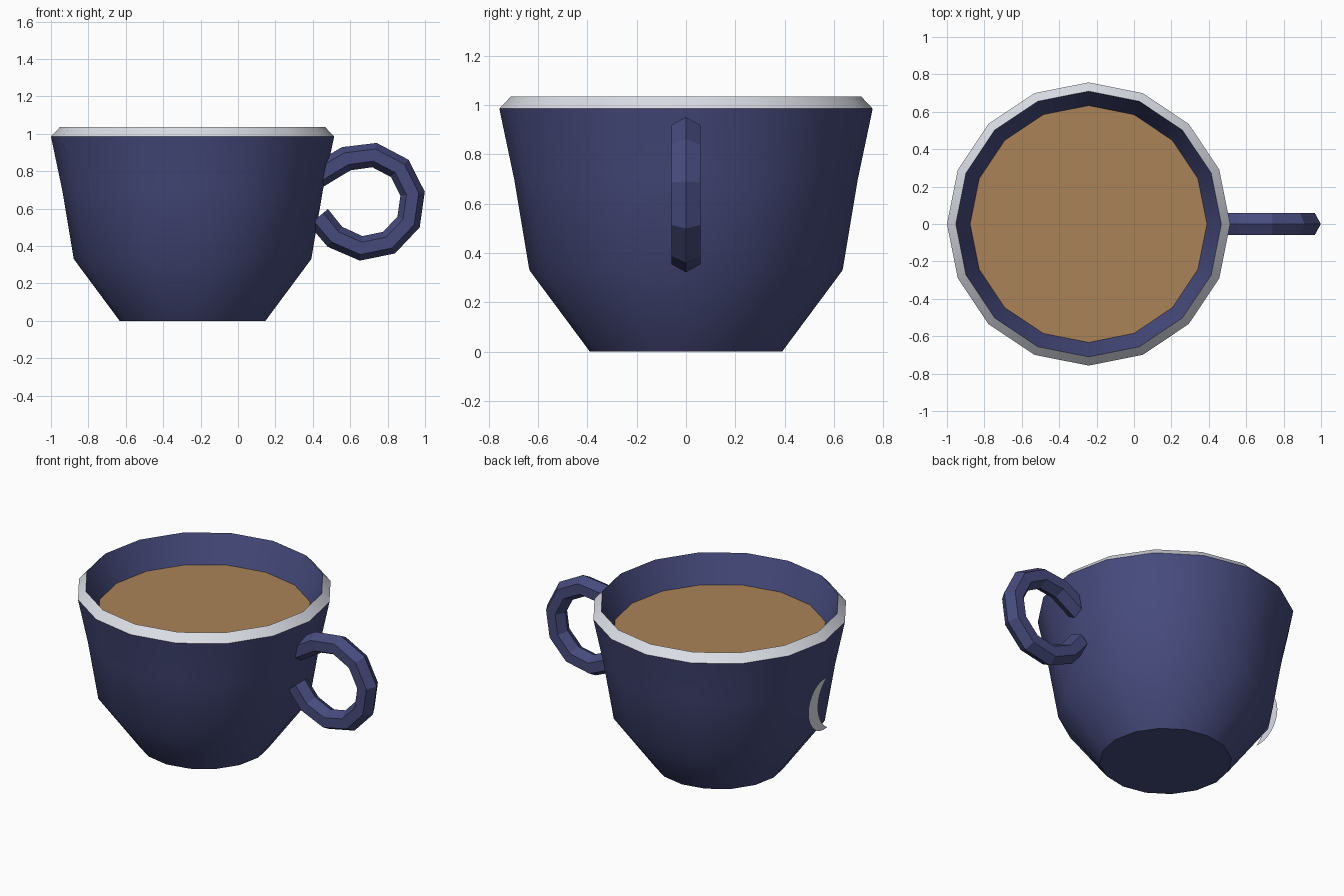
import bpy, bmesh, math
from mathutils import Vector

if "Cube" in bpy.data.objects:
    bpy.data.objects.remove(bpy.data.objects["Cube"])

CX = -0.243      # cup axis
SIDES = 16


def material(name, rgb):
    m = bpy.data.materials.new(name)
    m.diffuse_color = (*rgb, 1)
    m.use_nodes = True
    m.node_tree.nodes["Principled BSDF"].inputs["Base Color"].default_value = m.diffuse_color
    return m


NAVY = material("navy glaze", (0.062, 0.070, 0.205))
WHITE = material("white glaze", (0.76, 0.78, 0.85))
COFFEE = material("milky coffee", (0.40, 0.225, 0.095))


def make(name, bm, mat, smooth=None):
    me = bpy.data.meshes.new(name)
    bm.to_mesh(me)
    bm.free()
    me.materials.append(mat)
    ob = bpy.data.objects.new(name, me)
    bpy.context.collection.objects.link(ob)
    if smooth:
        bpy.ops.object.select_all(action='DESELECT')
        ob.select_set(True)
        bpy.context.view_layer.objects.active = ob
        bpy.ops.object.shade_smooth_by_angle(angle=math.radians(smooth))
    return ob


def loft(bm, rings):
    for a, b in zip(rings, rings[1:]):
        n = len(a)
        for i in range(n):
            j = (i + 1) % n
            bm.faces.new((a[i], a[j], b[j], b[i]))


def lathe(name, profile, mat, cap=False):
    """Turn (radius, height) points about the cup axis."""
    bm = bmesh.new()
    rings = []
    for r, z in profile:
        rings.append([bm.verts.new((CX + r * math.cos(2 * math.pi * i / SIDES),
                                    r * math.sin(2 * math.pi * i / SIDES), z))
                      for i in range(SIDES)])
    loft(bm, rings)
    if cap:
        bm.faces.new(rings[0][::-1])
    return make(name, bm, mat, 40)


# Cup: outer wall with base, bevelled white lip, inner wall down to the drink
lathe("cup_wall", [(0.39, 0), (0.635, 0.33), (0.697, 0.70), (0.757, 0.985)], NAVY, cap=True)
lathe("rim", [(0.757, 0.985), (0.71, 1.035)], WHITE)
lathe("inner_wall", [(0.71, 1.035), (0.633, 0.86)], NAVY)

# Drink surface
bm = bmesh.new()
bmesh.ops.create_circle(bm, cap_ends=True, radius=0.633, segments=SIDES)
bmesh.ops.translate(bm, verts=bm.verts, vec=(CX, 0, 0.86))
for f in bm.faces:
    if f.normal.z < 0:
        f.normal_flip()
make("drink", bm, COFFEE)

# Handle: hexagonal tube along an open ring, ends meeting the wall
path = [Vector((0.425, 0, 0.775))]
for k in range(8):
    a = math.radians(115 - 35.2 * k)
    path.append(Vector((0.685 + 0.252 * math.cos(a), 0, 0.638 + 0.252 * math.sin(a))))
path.append(Vector((0.43, 0, 0.555)))
bm = bmesh.new()
rings = []
for i, p in enumerate(path):
    t = (path[min(i + 1, len(path) - 1)] - path[max(i - 1, 0)]).normalized()
    out = Vector((-t.z, 0, t.x))
    ring = []
    for k in range(6):
        a = math.radians(60 * k)
        v = p + out * 0.066 * math.cos(a)
        v.y = 0.069 * math.sin(a)
        ring.append(bm.verts.new(v))
    rings.append(ring)
loft(bm, rings)
bm.faces.new(rings[0])
bm.faces.new(rings[-1])
bmesh.ops.recalc_face_normals(bm, faces=bm.faces)
make("handle", bm, NAVY)

# Flat crescent plate standing just off the side opposite the handle
bm = bmesh.new()
STEPS = 16
X, Y, Z = CX - 0.74, -0.02, 0.565
outer_r, inner_r = 0.165, 0.187
tip = math.radians(98.7)
inner_y = 0.045 - inner_r
inner_tip = math.asin(outer_r * math.sin(tip) / inner_r)
pairs = []
for i in range(STEPS + 1):
    s = -1 + 2 * i / STEPS
    o = (X, Y + outer_r * math.cos(s * tip), Z + outer_r * math.sin(s * tip))
    n = (X, inner_y + inner_r * math.cos(s * inner_tip), Z + inner_r * math.sin(s * inner_tip))
    pairs.append((bm.verts.new(o), bm.verts.new(n)))
for (a, b), (c, d) in zip(pairs, pairs[1:]):
    bm.faces.new((a, b, d, c))
bmesh.ops.remove_doubles(bm, verts=bm.verts, dist=0.004)
bm.normal_update()
for f in bm.faces:
    if f.normal.x > 0:
        f.normal_flip()
make("crescent_mark", bm, WHITE)
